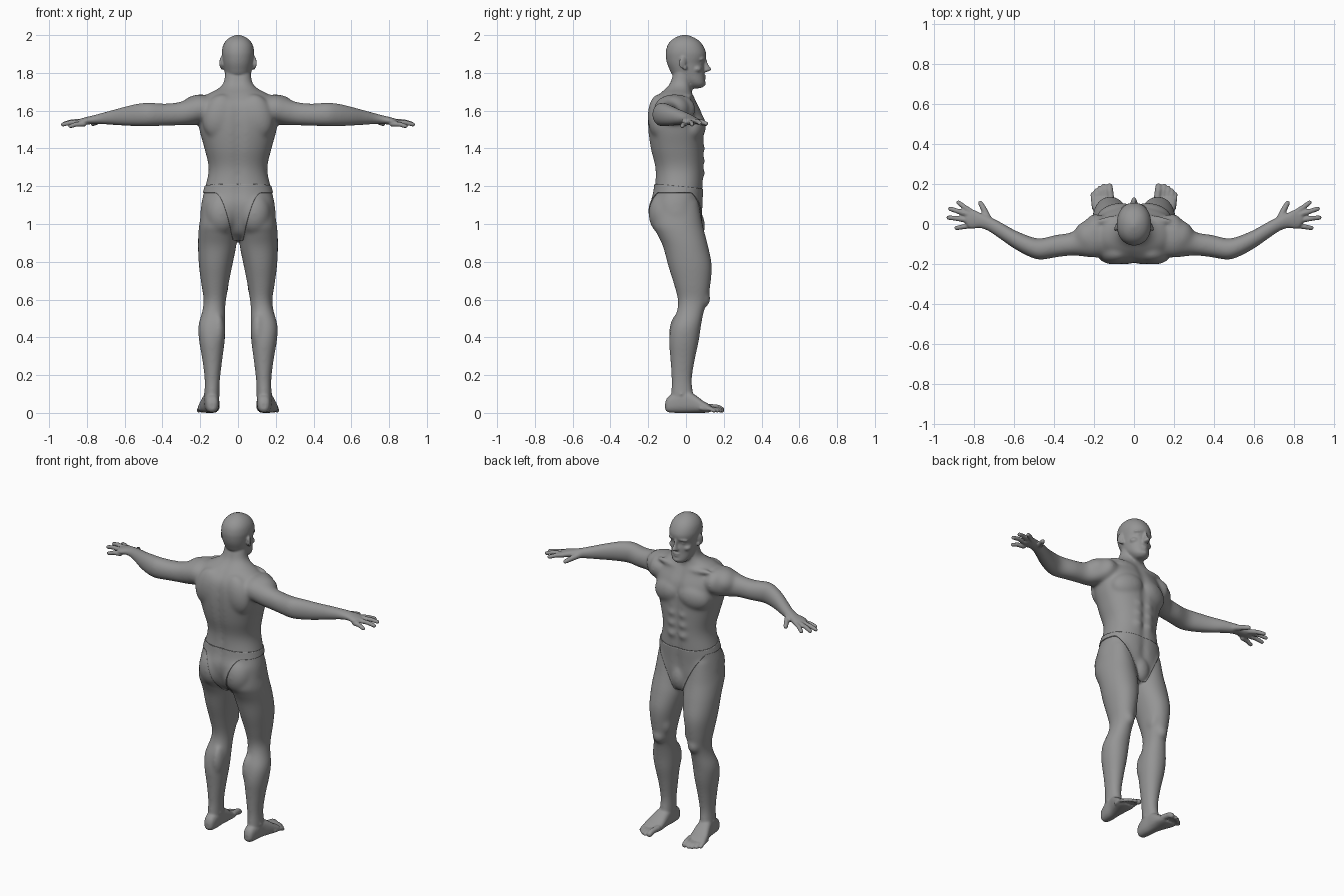
import bpy, bmesh
from math import cos, sin, pi, exp, radians
from mathutils import Vector, Matrix, Euler

if "Cube" in bpy.data.objects:
    bpy.data.objects.remove(bpy.data.objects["Cube"])

bm = bmesh.new()


def catmull(rows, steps=5):
    """Smoothly interpolate rows of numbers."""
    out = []
    for i in range(len(rows) - 1):
        p = [rows[max(i - 1, 0)], rows[i], rows[i + 1], rows[min(i + 2, len(rows) - 1)]]
        for k in range(steps):
            t = k / steps
            out.append([0.5 * (2 * b + (c - a) * t + (2 * a - 5 * b + 4 * c - d) * t * t
                               + (3 * b - a - 3 * c + d) * t ** 3) for a, b, c, d in zip(*p)])
    return out + [list(rows[-1])]


def loft(rows, axis, mirror=True, power=2.0, groove=0.0, n=40):
    """Rows are (position on axis, low a, high a, low b, high b)."""
    for s in (1, -1) if mirror else (1,):
        rings = []
        for t, a0, a1, b0, b1 in catmull(rows):
            ring = []
            for k in range(n):
                c, q = cos(2 * pi * k / n), sin(2 * pi * k / n)
                c = abs(c) ** (2 / power) * (1 if c > 0 else -1)
                q = abs(q) ** (2 / power) * (1 if q > 0 else -1)
                a = (a0 + a1) / 2 + (a1 - a0) / 2 * c
                q *= 1 - groove * exp(-(a / 0.022) ** 2)
                b = (b0 + b1) / 2 + (b1 - b0) / 2 * q
                x, y, z = {'x': (t, a, b), 'y': (a, t, b), 'z': (a, b, t)}[axis]
                ring.append(bm.verts.new((s * x, y, z)))
            rings.append(ring)
        for r0, r1 in zip(rings, rings[1:]):
            for k in range(n):
                bm.faces.new((r0[k], r0[(k + 1) % n], r1[(k + 1) % n], r1[k]))
        bm.faces.new(rings[0])
        bm.faces.new(rings[-1])


def blob(loc, size, rot=(0, 0, 0), mirror=True):
    """Muscle or feature ellipsoid."""
    for s in (1, -1) if mirror else (1,):
        m = (Matrix.Translation((s * loc[0], loc[1], loc[2]))
             @ Euler((radians(rot[0]), s * radians(rot[1]), s * radians(rot[2]))).to_matrix().to_4x4()
             @ Matrix.Diagonal((*size, 1)))
        bmesh.ops.create_uvsphere(bm, u_segments=20, v_segments=12, radius=1, matrix=m)


def digit(points, r0, r1):
    """Finger or toe: tapered tube with round joints."""
    for s in (1, -1):
        pts = [Vector((s * p[0], p[1], p[2])) for p in points]
        rad = [r0 + (r1 - r0) * i / (len(pts) - 1) for i in range(len(pts))]
        for p, r in zip(pts, rad):
            bmesh.ops.create_uvsphere(bm, u_segments=14, v_segments=8, radius=r,
                                      matrix=Matrix.Translation(p))
        for p, q, ra, rb in zip(pts, pts[1:], rad, rad[1:]):
            m = Matrix.Translation((p + q) / 2) @ (q - p).to_track_quat('Z', 'Y').to_matrix().to_4x4()
            bmesh.ops.create_cone(bm, cap_ends=True, segments=14, radius1=ra, radius2=rb,
                                  depth=(q - p).length, matrix=m)


# torso and neck
torso = [(.91, .04, -.05, .045), (.95, .14, -.13, .07), (1.02, .195, -.17, .083),
         (1.10, .195, -.187, .085), (1.18, .178, -.17, .09), (1.29, .155, -.165, .093),
         (1.40, .178, -.19, .096), (1.50, .205, -.203, .095), (1.58, .212, -.203, .088),
         (1.64, .2, -.188, .06), (1.685, .165, -.148, .037), (1.715, .108, -.112, .03),
         (1.745, .078, -.088, .03), (1.79, .068, -.072, .034), (1.83, .066, -.06, .03)]
loft([(z, -w, w, b, f) for z, w, b, f in torso], 'z', False, 2.25, .08)
blob((.092, .05, 1.515), (.098, .053, .075), (0, 15, -14))      # chest
for z in (1.4, 1.335, 1.27):
    blob((.037, .078, z), (.034, .023, .031))                   # abdomen
blob((.1, -.145, 1.57), (.085, .058, .12), (0, -15, 0))         # shoulder blades
blob((.087, -.115, 1.055), (.088, .084, .115))                  # buttocks
blob((0, .05, .99), (.055, .046, .08), mirror=False)
blob((.1, .022, 1.672), (.09, .022, .018), (0, -4, -6))         # collar bones
blob((.025, .022, 1.745), (.014, .014, .07), (0, 25, 0))        # neck muscles

# arms and palms
loft([(.12, -.16, .03, 1.54, 1.67), (.20, -.168, .05, 1.53, 1.687), (.25, -.163, .012, 1.522, 1.671),
      (.31, -.158, -.04, 1.522, 1.646), (.39, -.167, -.054, 1.519, 1.638),
      (.47, -.179, -.072, 1.517, 1.643), (.53, -.161, -.058, 1.517, 1.638), (.60, -.123, -.028, 1.519, 1.622),
      (.67, -.075, .012, 1.524, 1.603), (.73, -.034, .04, 1.529, 1.585), (.77, -.02, .056, 1.529, 1.574),
      (.80, -.023, .07, 1.526, 1.567), (.825, -.02, .066, 1.524, 1.56), (.84, 0, .05, 1.528, 1.555)],
     'x', power=2.1)
blob((.222, -.065, 1.612), (.083, .085, .071), (0, 15, 0))      # shoulders

# fingers and thumb
for pts, z in (([(.805, .055), (.845, .083), (.878, .107)], 1.543), ([(.82, .045), (.88, .064), (.919, .076)], 1.544),
               ([(.825, .018), (.885, .028), (.927, .032)], 1.539), ([(.815, -.008), (.855, -.014), (.887, -.02)], 1.53)):
    digit([(x, y, z - dz) for (x, y), dz in zip(pts, (0, .002, .012))], .0145, .0115)
digit([(.73, .03, 1.55), (.75, .073, 1.54), (.768, .105, 1.53)], .019, .0125)

# legs
loft([(1.12, .05, .185, -.16, .065), (1.0, .01, .205, -.175, .088), (.95, .008, .21, -.155, .1),
      (.88, .01, .212, -.122, .118), (.78, .03, .207, -.095, .137), (.68, .05, .194, -.064, .13),
      (.60, .063, .182, -.044, .116), (.54, .068, .189, -.048, .096), (.46, .066, .21, -.078, .08),
      (.38, .07, .206, -.09, .068), (.28, .083, .189, -.083, .047), (.18, .095, .177, -.077, .032),
      (.10, .099, .177, -.078, .037), (.04, .1, .176, -.08, .04)], 'z', power=2.1)
blob((.122, .092, .605), (.04, .038, .048))                     # knees
blob((.085, .068, .69), (.034, .048, .075), (0, 8, 0))
blob((.105, -.035, .43), (.036, .055, .1))                      # calves
blob((.138, -.025, .1), (.045, .022, .022))                     # ankles

# feet and toes
loft([(-.11, .122, .152, .018, .055), (-.095, .107, .167, .004, .085), (-.05, .1, .176, 0, .11),
      (0, .1, .182, 0, .12), (.05, .098, .198, 0, .094), (.09, .098, .21, 0, .064),
      (.115, .1, .212, .002, .05), (.132, .105, .2, .006, .038)], 'y', power=2.5)
for x, y, r in ((.121, .187, .017), (.149, .191, .0115), (.17, .182, .011),
                (.189, .167, .011), (.206, .149, .0105)):
    digit([(x - .006, y - .07, r + .014), (x, y - .02, r + .01), (x + .002, y, r)], r * 1.05, r)

# head
head = [(1.718, .025, .03, .08), (1.735, .046, .0, .1), (1.76, .06, -.035, .1), (1.79, .068, -.072, .098),
        (1.82, .074, -.088, .098), (1.85, .079, -.1, .095), (1.88, .084, -.106, .105),
        (1.91, .086, -.107, .105), (1.945, .079, -.098, .09), (1.972, .062, -.078, .067),
        (1.99, .038, -.05, .036), (2.001, .01, -.018, .005)]
loft([(z, -w, w, b, f) for z, w, b, f in head], 'z', False, 2.15)
loft([(1.805, -.016, .016, .07, .112), (1.815, -.018, .018, .07, .133), (1.825, -.014, .014, .07, .132),
      (1.845, -.01, .01, .07, .118), (1.875, -.011, .011, .07, .108)], 'z', False)   # nose
blob((.034, .087, 1.876), (.034, .014, .009), (0, 8, -20))      # brows
blob((.032, .077, 1.854), (.018, .013, .01))                    # eyes
blob((.048, .06, 1.82), (.026, .022, .018), (0, 0, -35))        # cheekbones
blob((0, .091, 1.784), (.025, .015, .007), mirror=False)        # lips
blob((0, .09, 1.771), (.022, .015, .007), mirror=False)
blob((0, .086, 1.743), (.026, .02, .018), mirror=False)         # chin
blob((.088, -.017, 1.855), (.009, .021, .033), (-10, 0, 22))    # ears
blob((.084, -.006, 1.828), (.009, .012, .014))

# fuse the parts into one skin
bmesh.ops.recalc_face_normals(bm, faces=bm.faces)
mesh = bpy.data.meshes.new("body_parts")
bm.to_mesh(mesh)
bm.free()
body = bpy.data.objects.new("body", mesh)
bpy.context.collection.objects.link(body)


def bake():
    """Apply the body's modifiers."""
    graph = bpy.context.evaluated_depsgraph_get()
    body.data = bpy.data.meshes.new_from_object(body.evaluated_get(graph))
    body.modifiers.clear()


def ramp(v, lo, hi):
    return min(1, max(0, (v - lo) / (hi - lo)))


remesh = body.modifiers.new("fuse", 'REMESH')
remesh.mode = 'VOXEL'
remesh.voxel_size = .0055
bake()

# soften the muscles, keeping head, hands and feet crisp
group = body.vertex_groups.new(name="soft")
for v in body.data.vertices:
    x, y, z = v.co
    w = ramp(z, .09, .16) * ramp(-z, -1.75, -1.69) * ramp(-abs(x), -.75, -.67)
    group.add([v.index], w, 'REPLACE')
for iterations, name in ((4, ""), (55, "soft")):
    smooth = body.modifiers.new("soften", 'SMOOTH')
    smooth.factor = .5
    smooth.iterations = iterations
    smooth.vertex_group = name
bake()


def cloth(p):
    """Positive inside the briefs: below the waistband, above the leg openings."""
    front = ramp(p.y, -.1, .06)
    t = ramp(abs(p.x), .028, .125 + .05 * front)
    curve = 1 - (1 - t) ** (2 - .6 * front)
    return min(1.195 - .1 * p.y - p.z, p.z - .915 - .25 * curve)


# briefs: trimmed copy of the hip skin, thickened
bm = bmesh.new()
bm.from_mesh(body.data)
bmesh.ops.delete(bm, geom=[f for f in bm.faces if cloth(f.calc_center_median()) < 0], context='FACES')
for v in [v for v in bm.verts if v.is_boundary]:
    for _ in range(3):      # slide the ragged edge onto the clean outline
        f = cloth(v.co)
        g = Vector([(cloth(v.co + e * 1e-3) - f) / 1e-3 for e in Matrix.Identity(3)])
        g -= v.normal * g.dot(v.normal)
        step = -f * g / max(g.length_squared, .05)
        v.co += step * min(1, .005 / max(step.length, 1e-6))
briefs_mesh = bpy.data.meshes.new("briefs")
bm.to_mesh(briefs_mesh)
bm.free()
briefs = bpy.data.objects.new("briefs", briefs_mesh)
bpy.context.collection.objects.link(briefs)
solid = briefs.modifiers.new("thickness", 'SOLIDIFY')
solid.thickness = .005
solid.offset = 1

grey = bpy.data.materials.new("dark_grey")
grey.diffuse_color = (.3, .3, .3, 1)
grey.use_nodes = True
grey.node_tree.nodes["Principled BSDF"].inputs["Base Color"].default_value = grey.diffuse_color
for ob in (body, briefs):
    ob.data.materials.clear()
    ob.data.materials.append(grey)
    bpy.ops.object.select_all(action='DESELECT')
    ob.select_set(True)
    bpy.context.view_layer.objects.active = ob
    bpy.ops.object.shade_smooth_by_angle(angle=radians(50))
